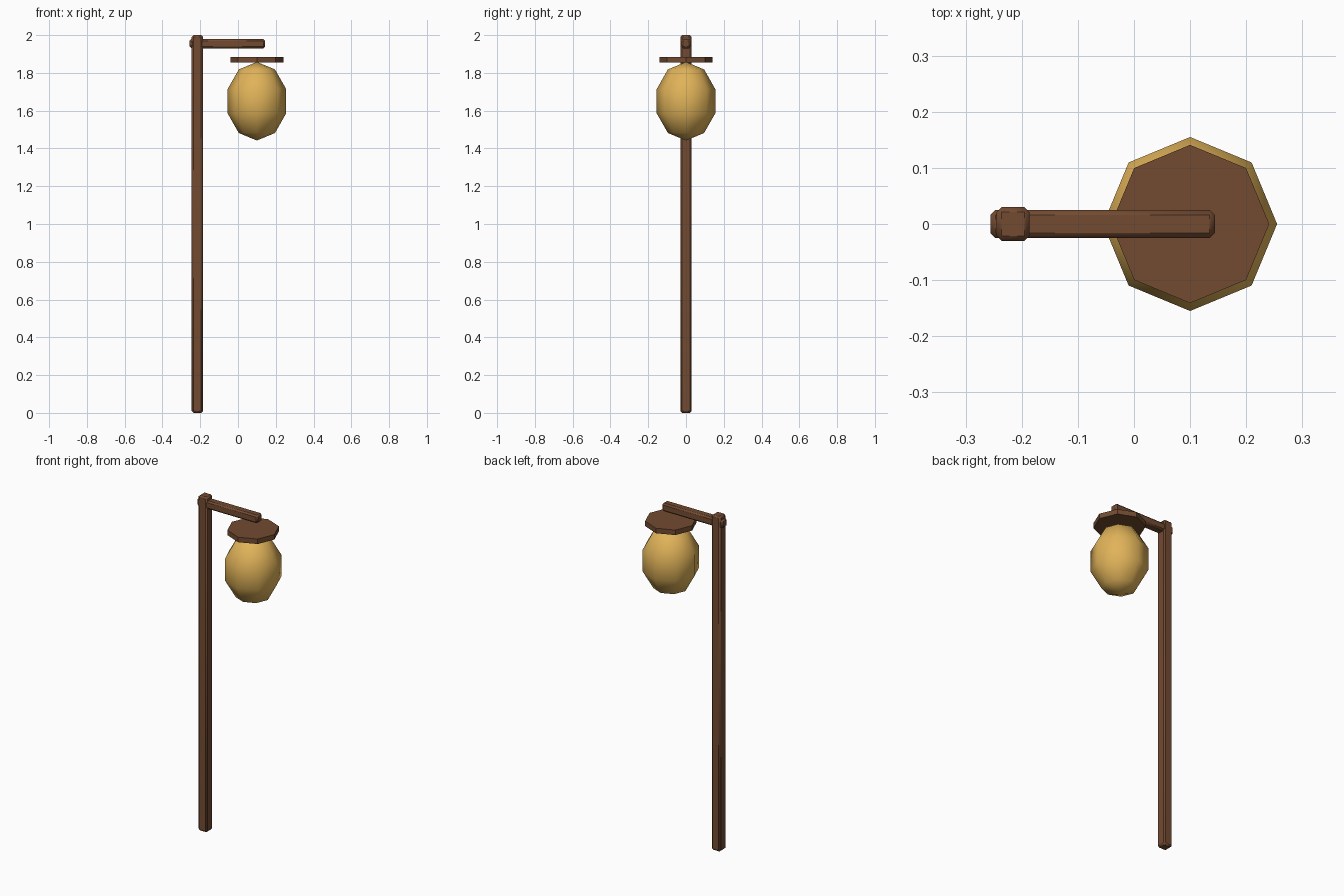
import bpy, math

if "Cube" in bpy.data.objects:
    bpy.data.objects.remove(bpy.data.objects["Cube"])


def material(name, rgb):
    m = bpy.data.materials.new(name)
    m.diffuse_color = (*rgb, 1)
    m.use_nodes = True
    m.node_tree.nodes["Principled BSDF"].inputs["Base Color"].default_value = m.diffuse_color
    return m


wood = material("brown_wood", (0.17, 0.07, 0.031))
glow = material("warm_yellow", (0.75, 0.45, 0.10))


def finish(name, mat, angle):
    ob = bpy.context.object
    ob.name = name
    ob.data.materials.append(mat)
    bpy.ops.object.transform_apply(location=False, rotation=True, scale=True)
    bpy.ops.object.shade_smooth_by_angle(angle=math.radians(angle))
    return ob


def beam(name, lo, hi, bevel):
    """Box between two corners with chamfered edges."""
    bpy.ops.mesh.primitive_cube_add(size=1, location=[(a + b) / 2 for a, b in zip(lo, hi)])
    bpy.context.object.scale = [b - a for a, b in zip(lo, hi)]
    ob = finish(name, wood, 50)
    mod = ob.modifiers.new("chamfer", 'BEVEL')
    mod.width = bevel
    mod.segments = 1
    bpy.ops.object.modifier_apply(modifier=mod.name)
    bpy.ops.object.shade_smooth_by_angle(angle=math.radians(50))


# Upright post and horizontal arm
beam("post", (-0.245, -0.03, 0), (-0.186, 0.03, 2.0), 0.009)
beam("arm", (-0.256, -0.025, 1.93), (0.144, 0.025, 1.979), 0.009)

# Octagonal lid, a corner pointing along +x
bpy.ops.mesh.primitive_cylinder_add(vertices=8, radius=0.141, depth=0.03, location=(0.1, 0, 1.87))
finish("lantern_lid", wood, 30)

# Egg-shaped paper lantern, eight sides and five bands
bpy.ops.mesh.primitive_uv_sphere_add(segments=8, ring_count=5, radius=1, location=(0.1, 0, 1.65))
bpy.context.object.scale = (0.163, 0.163, 0.208)
finish("lantern_globe", glow, 80)
